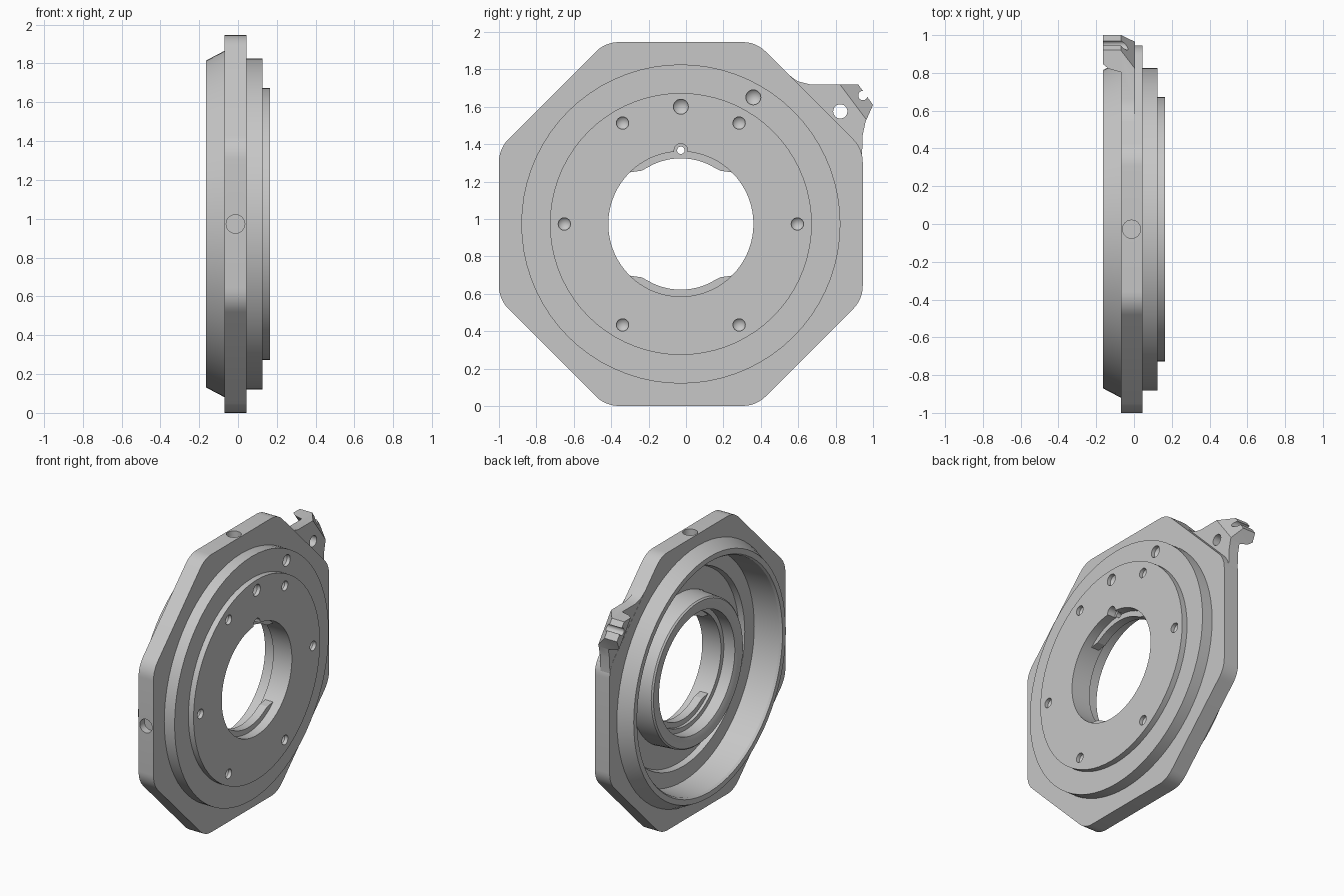
import bpy, bmesh, math
from mathutils import Vector

if "Cube" in bpy.data.objects:
    bpy.data.objects.remove(bpy.data.objects["Cube"])

CY, CZ = -0.0275, 0.973     # axis of the flange, which runs along x
HALF = 0.9725               # half the width of the octagon
MID = -0.013                # middle of the plate thickness

grey = bpy.data.materials.new("machined_grey")
grey.use_nodes = True
colour = (0.57, 0.57, 0.57, 1)
grey.diffuse_color = colour
grey.node_tree.nodes["Principled BSDF"].inputs["Base Color"].default_value = colour


def finish(name, bm):
    bmesh.ops.remove_doubles(bm, verts=bm.verts, dist=1e-5)
    bmesh.ops.recalc_face_normals(bm, faces=bm.faces)
    mesh = bpy.data.meshes.new(name)
    bm.to_mesh(mesh)
    bm.free()
    mesh.materials.append(grey)
    obj = bpy.data.objects.new(name, mesh)
    bpy.context.collection.objects.link(obj)
    return obj


def lathe(name, profile, y=CY, z=CZ, steps=72, closed=False):
    """Revolve (x, radius) points about an x-parallel axis."""
    bm = bmesh.new()
    verts = [bm.verts.new((x, 0, r)) for x, r in profile]
    pairs = list(zip(verts, verts[1:]))
    if closed:
        pairs.append((verts[-1], verts[0]))
    edges = [bm.edges.new(p) for p in pairs]
    bmesh.ops.spin(bm, geom=verts + edges, cent=(0, 0, 0), axis=(1, 0, 0),
                   angle=math.tau, steps=steps, use_merge=False)
    obj = finish(name, bm)
    obj.location = (0, y, z)
    return obj


def prism(name, points, start, end, place):
    """Extrude a 2D outline; place(u, v, w) gives the 3D position."""
    bm = bmesh.new()
    rings = [[bm.verts.new(place(u, v, w)) for u, v in points] for w in (start, end)]
    for ring in rings:
        bm.faces.new(ring)
    n = len(points)
    for i in range(n):
        j = (i + 1) % n
        bm.faces.new((rings[0][i], rings[0][j], rings[1][j], rings[1][i]))
    return finish(name, bm)


def along_x(u, v, w):
    return (w, u, v)


def arc(radius, first, last, steps, u=0, v=0):
    angles = [math.radians(first + (last - first) * i / steps) for i in range(steps + 1)]
    return [(u + radius * math.cos(a), v + radius * math.sin(a)) for a in angles]


def pin(y, z, r, x0, x1):
    return lathe("cutter", [(x0, 0), (x0, r), (x1, r), (x1, 0)], y, z, 24)


def drill(y, z, r, face):
    """Blind hole with a conical bottom."""
    return lathe("cutter", [(face + 0.02, 0), (face + 0.02, r),
                            (face - 0.025, r), (face - 0.025 - r, 0)], y, z, 24)


def cut(obj, cutters, operation="DIFFERENCE"):
    for c in cutters:
        c.hide_render = True
        mod = obj.modifiers.new("cut", "BOOLEAN")
        mod.object, mod.operation, mod.solver = c, operation, "EXACT"
    bpy.context.view_layer.update()
    graph = bpy.context.evaluated_depsgraph_get()
    mesh = bpy.data.meshes.new_from_object(obj.evaluated_get(graph))
    obj.modifiers.clear()
    obj.data = mesh
    for c in cutters:
        bpy.data.objects.remove(c)


# Turned body: stepped front, recessed back, raised collar round the bore
body = lathe("flange_body", [
    (0.165, 0.388), (0.165, 0.70), (0.125, 0.70), (0.125, 0.853), (0.03, 0.853),
    (0.03, 0.87), (-0.07, 0.892), (-0.165, 0.842), (-0.165, 0.805), (-0.15, 0.795),
    (0.04, 0.785), (0.04, 0.68), (0.08, 0.67), (0.08, 0.515), (-0.065, 0.505),
    (-0.075, 0.495), (-0.075, 0.455), (-0.065, 0.42), (0.02, 0.42), (0.02, 0.388)],
    closed=True)

cutters = [drill(CY + u, CZ + v, 0.033, 0.165) for u, v in arc(0.623, 0, 300, 5)]
cutters += [drill(CY, 1.60, 0.04, 0.165), drill(0.36, 1.65, 0.04, 0.125)]
cutters += [pin(CY, 1.367, 0.036, 0.105, 0.2), pin(CY, 1.367, 0.02, -0.1, 0.2)]
cut(body, cutters)

# Octagonal plate with rounded corners and flat-bottomed holes in two sides
CORNER = 0.17
reach = (HALF - CORNER) / math.cos(math.pi / 8)
outline = []
for k in range(8):
    mid = 22.5 + 45 * k
    a = math.radians(mid)
    outline += arc(CORNER, mid - 22.5, mid + 22.5, 6,
                   CY + reach * math.cos(a), CZ + reach * math.sin(a))
plate = prism("octagon_plate", outline, -0.07, 0.045, along_x)
front_hole = pin(0, 0, 0.048, -0.05, 0.05)
front_hole.location = (MID, CY - HALF, CZ)
front_hole.rotation_euler = (0, 0, -math.pi / 2)
top_hole = pin(0, 0, 0.048, -0.05, 0.05)
top_hole.location = (MID, CY, CZ + HALF)
top_hole.rotation_euler = (0, -math.pi / 2, 0)
bore = pin(CY, CZ, 0.835, -0.2, 0.2)
cut(plate, [bore, front_hole, top_hole])

# Curved locking tabs inside the bore, top and bottom
tab_outline = (arc(0.397, 45, 135, 18) + [(-0.28, 0.275), (-0.21, 0.285)]
               + arc(0.351, 115, 65, 12) + [(0.21, 0.285), (0.28, 0.275)])
tabs = []
for name, side in (("upper_tab", 1), ("lower_tab", -1)):
    tabs.append(prism(name, [(CY + u, CZ + side * v) for u, v in tab_outline],
                      0.04, 0.10, along_x))
cut(tabs[0], [pin(CY, 1.367, 0.02, -0.1, 0.2)])

# Corner arm with a backward hook, trimmed by a slanted cross-section
arm = prism("hook_arm", [
    (0.49, 1.755), (0.54, 1.78), (0.57, 1.755), (0.60, 1.735), (0.66, 1.72), (0.92, 1.72),
    (1.0, 1.61), (0.96, 1.52), (0.945, 1.45), (0.94, 1.31), (0.93, 1.31)],
    -0.165, 0.005, along_x)
across, along = Vector((0, 0.8, 0.6)), Vector((0, -0.6, 0.8))
section = prism("cutter", [
    (1.2, 0.02), (1.68, 0.02), (1.69, 0.005), (1.768, -0.07), (1.78, -0.2), (1.715, -0.2),
    (1.71, -0.165), (1.69, -0.135), (1.675, -0.069), (1.2, -0.069)], 0.0, 1.6,
    lambda u, v, w: across * u + along * w + Vector((v, 0, 0)))
cut(arm, [section], "INTERSECT")
cut(arm, [pin(0.825, 1.575, 0.038, -0.3, 0.1), pin(0.946, 1.66, 0.025, -0.3, 0.1)])

# Smooth the turned surfaces and keep edges crisp
bpy.ops.object.select_all(action="DESELECT")
for obj in [body, plate, arm] + tabs:
    obj.select_set(True)
    bpy.context.view_layer.objects.active = obj
bpy.ops.object.shade_smooth_by_angle(angle=math.radians(20))
